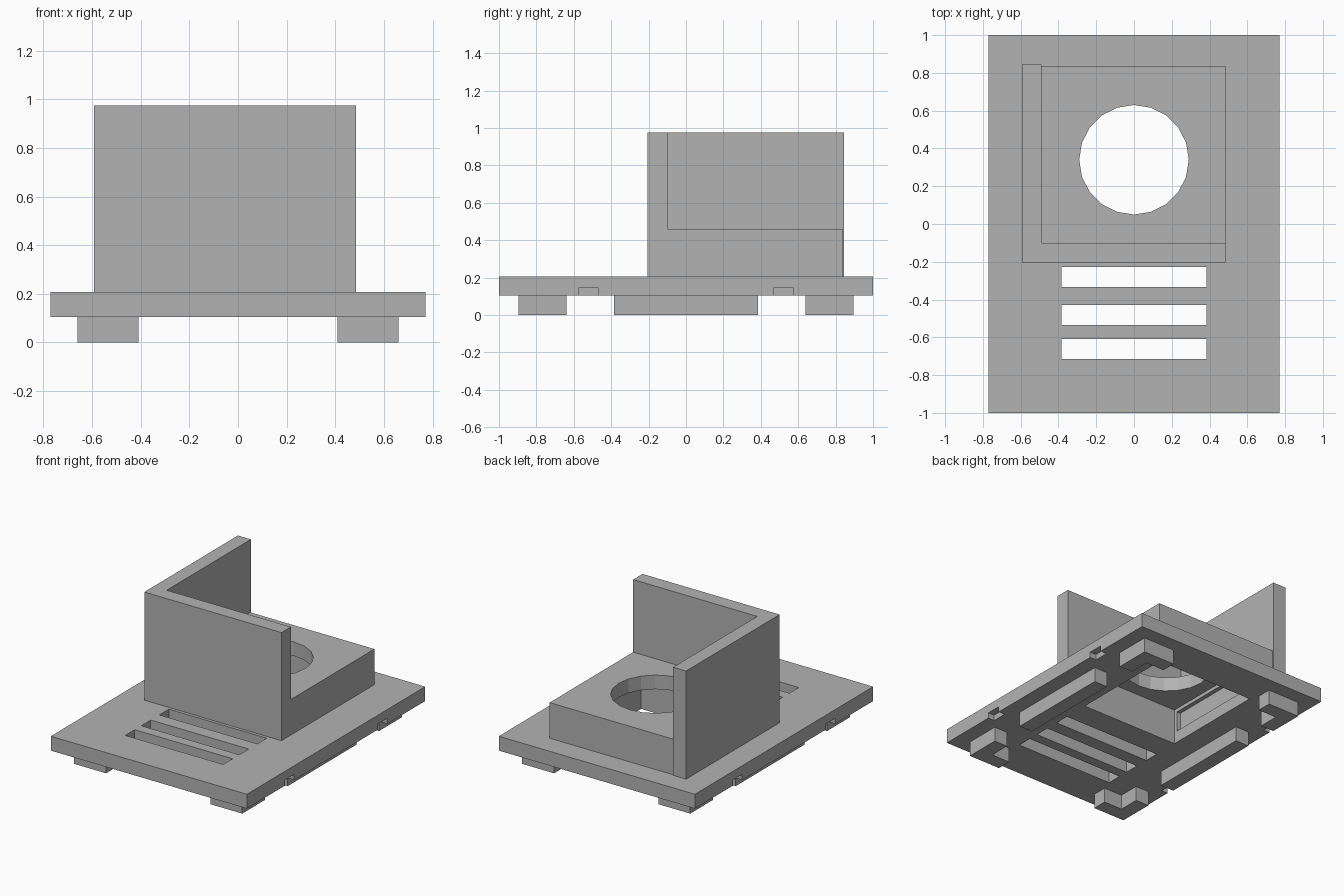
import bpy
import bmesh

if "Cube" in bpy.data.objects:
    bpy.data.objects.remove(bpy.data.objects["Cube"])

grey = bpy.data.materials.new("plain_grey")
grey.use_nodes = True
colour = (0.45, 0.45, 0.45, 1)
grey.diffuse_color = colour
grey.node_tree.nodes["Principled BSDF"].inputs["Base Color"].default_value = colour


def prism(name, outline, z0, z1):
    """Extrude a flat outline from z0 to z1."""
    bm = bmesh.new()
    face = bm.faces.new([bm.verts.new((x, y, z0)) for x, y in outline])
    ext = bmesh.ops.extrude_face_region(bm, geom=[face])["geom"]
    for v in ext:
        if isinstance(v, bmesh.types.BMVert):
            v.co.z = z1
    bmesh.ops.recalc_face_normals(bm, faces=bm.faces)
    mesh = bpy.data.meshes.new(name)
    bm.to_mesh(mesh)
    bm.free()
    mesh.materials.append(grey)
    obj = bpy.data.objects.new(name, mesh)
    bpy.context.collection.objects.link(obj)
    return obj


def box(name, x0, x1, y0, y1, z0, z1):
    return prism(name, [(x0, y0), (x1, y0), (x1, y1), (x0, y1)], z0, z1)


def cut(obj, cutters):
    """Subtract each cutter and bake the result."""
    for c in cutters:
        mod = obj.modifiers.new("cut", "BOOLEAN")
        mod.operation = "DIFFERENCE"
        mod.solver = "EXACT"
        mod.object = c
        bpy.context.view_layer.objects.active = obj
        bpy.ops.object.modifier_apply(modifier=mod.name)


# Main solids
plate = box("base_plate", -0.77, 0.77, -1, 1, 0.105, 0.207)
housing = box("housing_block", -0.49, 0.485, -0.1, 0.837, 0.207, 0.46)
prism("corner_wall", [(-0.592, -0.205), (0.485, -0.205), (0.485, -0.1),
                      (-0.49, -0.1), (-0.49, 0.845), (-0.592, 0.845)], 0.207, 0.975)

# Square cavity below, with a shallow recess in one wall
cavity = box("cavity_cutter", -0.385, 0.385, -0.045, 0.725, 0, 0.36)
recess = box("recess_cutter", -0.415, -0.3, -0.02, 0.70, 0.19, 0.335)

# Round opening in the housing roof
bpy.ops.mesh.primitive_cylinder_add(vertices=20, radius=0.29, depth=0.6,
                                    location=(0, 0.34, 0.5))
opening = bpy.context.object
opening.name = "opening_cutter"

# Vent slots
slots = [box("slot_cutter", -0.385, 0.385, y - 0.053, y + 0.053, 0, 0.4)
         for y in (-0.28, -0.482, -0.662)]

# Small notches in the lower side edges
notches = [box("notch_cutter", s * 0.77 - 0.05, s * 0.77 + 0.05,
               t * 0.522 - 0.053, t * 0.522 + 0.053, 0, 0.145)
           for s in (-1, 1) for t in (-1, 1)]

cut(plate, [cavity, recess] + slots + notches)
cut(housing, [cavity, recess, opening])
for c in [cavity, recess, opening] + slots + notches:
    bpy.data.objects.remove(c)

# Corner feet and side rails
for s, side in ((-1, "right"), (1, "left")):
    for t, end in ((-1, "front"), (1, "back")):
        shape = [(0.66, 0.895), (0.41, 0.895), (0.41, 0.79),
                 (0.555, 0.79), (0.555, 0.64), (0.66, 0.64)]
        prism(f"{end}_{side}_foot", [(s * x, t * y) for x, y in shape], 0, 0.105)
    box(f"{side}_rail", s * 0.607 - 0.053, s * 0.607 + 0.053, -0.385, 0.385, 0, 0.105)
